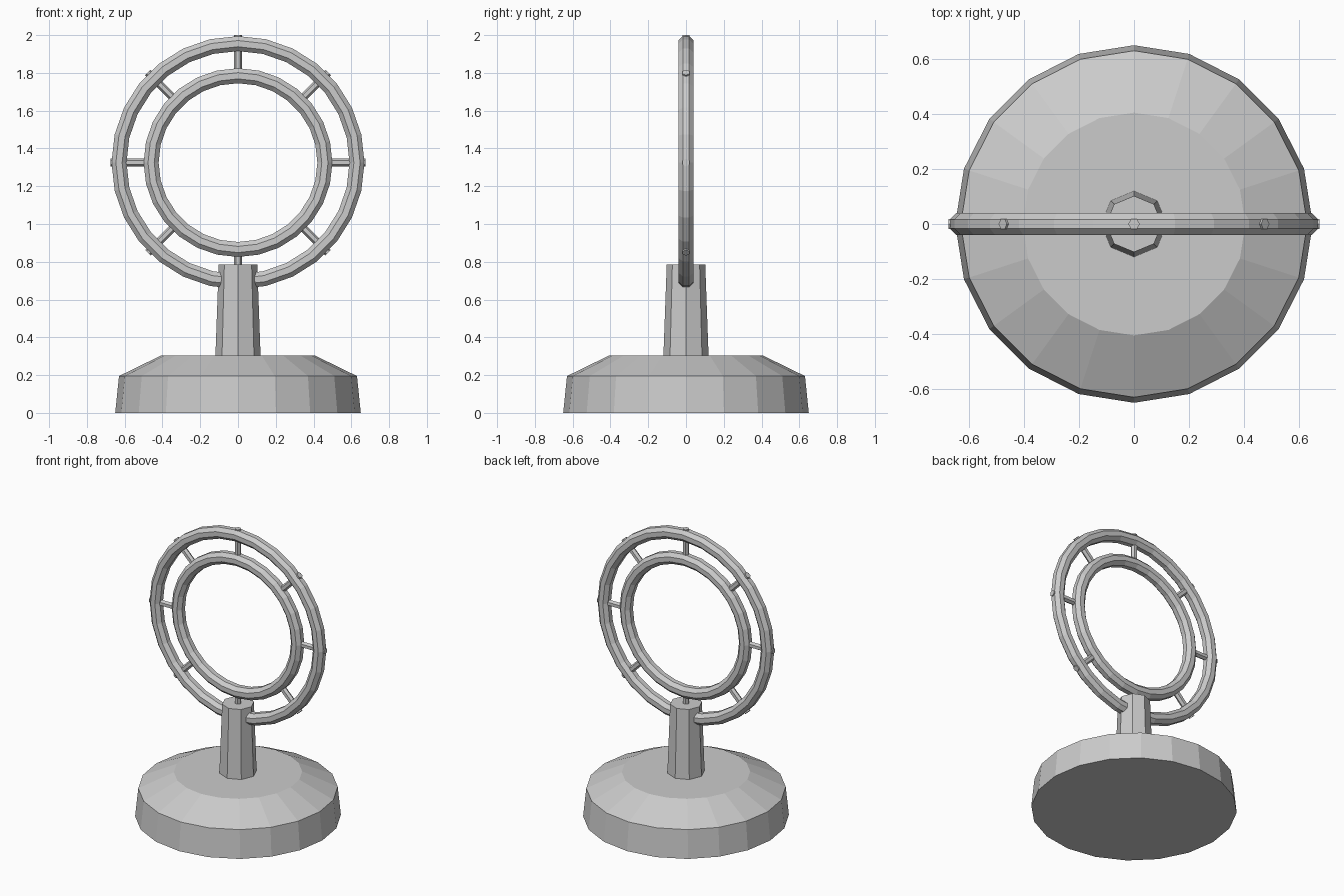
import bpy, bmesh
from math import sin, cos, pi
from mathutils import Matrix, Vector

if "Cube" in bpy.data.objects:
    bpy.data.objects.remove(bpy.data.objects["Cube"])

CENTRE = Vector((0, 0, 1.325))


def add_object(name, bm):
    bmesh.ops.recalc_face_normals(bm, faces=bm.faces)
    mesh = bpy.data.meshes.new(name)
    bm.to_mesh(mesh)
    bm.free()
    obj = bpy.data.objects.new(name, mesh)
    bpy.context.collection.objects.link(obj)
    return obj


def lathe(name, profile, sides):
    """Stack of n-sided rings (radius, z), capped at both ends."""
    bm = bmesh.new()
    rings = [[bm.verts.new((r * sin(2 * pi * i / sides), r * cos(2 * pi * i / sides), z))
              for i in range(sides)] for r, z in profile]
    for a, b in zip(rings, rings[1:]):
        for i in range(sides):
            j = (i + 1) % sides
            bm.faces.new((a[i], a[j], b[j], b[i]))
    bm.faces.new(rings[0])
    bm.faces.new(rings[-1])
    return add_object(name, bm)


def hoop(name, major, minor, segments, sides=8):
    """Upright ring with an octagonal section, flat side facing outward."""
    bm = bmesh.new()
    rings = []
    for i in range(segments):
        a = 2 * pi * i / segments
        ring = []
        for k in range(sides):
            t = 2 * pi * (k + 0.5) / sides
            r = major + minor * cos(t)
            ring.append(bm.verts.new(CENTRE + Vector((r * sin(a), minor * sin(t), r * cos(a)))))
        rings.append(ring)
    for i in range(segments):
        a, b = rings[i], rings[(i + 1) % segments]
        for k in range(sides):
            m = (k + 1) % sides
            bm.faces.new((a[k], a[m], b[m], b[k]))
    return add_object(name, bm)


# Base and post
lathe("base", [(0.65, 0), (0.63, 0.195), (0.405, 0.305)], 20)
lathe("post", [(0.12, 0.29), (0.102, 0.785)], 8)

# Two concentric hoops
hoop("outer_hoop", 0.63, 0.043, 28)
hoop("inner_hoop", 0.46, 0.043, 28)

# Eight hexagonal spokes joining the hoops, poking slightly through the outer one
inner, outer = 0.445, 0.675
for n in range(8):
    bm = bmesh.new()
    turn = (Matrix.Translation(CENTRE) @ Matrix.Rotation(n * pi / 4, 4, 'Y')
            @ Matrix.Translation((0, 0, (inner + outer) / 2)))
    bmesh.ops.create_cone(bm, cap_ends=True, segments=6, radius1=0.021, radius2=0.021,
                          depth=outer - inner,
                          matrix=turn @ Matrix.Rotation(pi / 2, 4, 'Z'))
    add_object(f"spoke_{n + 1}", bm)
